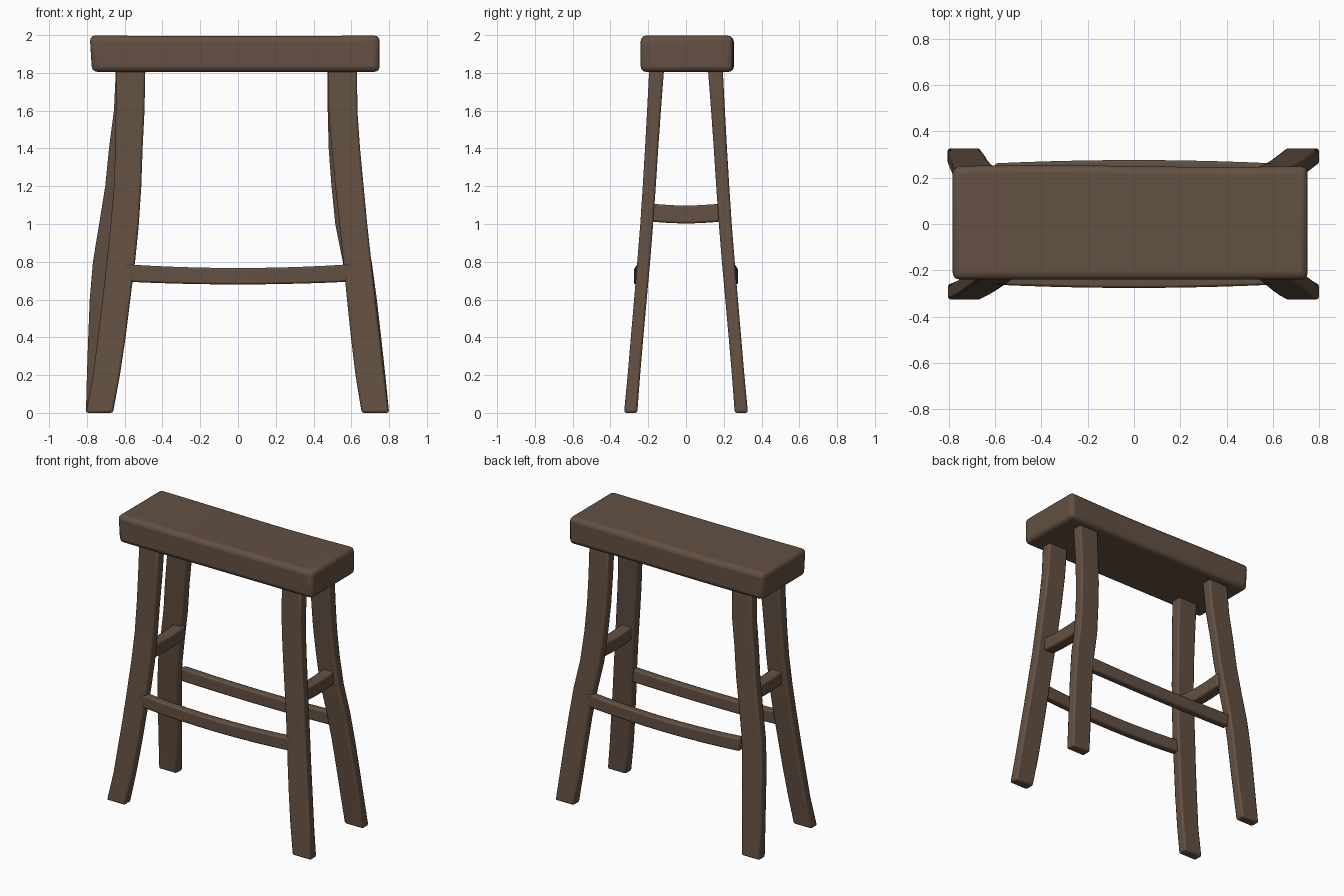
import bpy, bmesh, math

if "Cube" in bpy.data.objects:
    bpy.data.objects.remove(bpy.data.objects["Cube"])

wood = bpy.data.materials.new("dark brown wood")
wood.diffuse_color = (0.125, 0.081, 0.054, 1)
wood.use_nodes = True
wood.node_tree.nodes["Principled BSDF"].inputs["Base Color"].default_value = wood.diffuse_color


def loft(name, rings, bevel, segments):
    """Skin a row of four-cornered rings, then round the edges."""
    bm = bmesh.new()
    rows = [[bm.verts.new(p) for p in ring] for ring in rings]
    for a, b in zip(rows, rows[1:]):
        for i in range(4):
            j = (i + 1) % 4
            bm.faces.new((a[i], a[j], b[j], b[i]))
    bm.faces.new(rows[0])
    bm.faces.new(rows[-1])
    bmesh.ops.recalc_face_normals(bm, faces=bm.faces)
    mesh = bpy.data.meshes.new(name)
    bm.to_mesh(mesh)
    bm.free()
    mesh.materials.append(wood)
    ob = bpy.data.objects.new(name, mesh)
    bpy.context.collection.objects.link(ob)
    mod = ob.modifiers.new("rounded edges", 'BEVEL')
    mod.width = bevel
    mod.segments = segments
    mod.limit_method = 'ANGLE'
    mod.angle_limit = math.radians(40)
    bpy.context.view_layer.objects.active = ob
    ob.select_set(True)
    bpy.ops.object.shade_smooth_by_angle(angle=math.radians(40))
    ob.select_set(False)
    return ob


# Seat: thick plank with a very slightly dished top
rings = []
for i in range(13):
    t = i / 12
    x = -0.785 + 1.535 * t
    dip = 0.008 * math.sin(math.pi * t)
    back = 0.25 + 0.004 * math.sin(2 * math.pi * t)
    lean = 0.012 if i == 0 else 0
    rings.append([(x + lean, -0.24, 1.805), (x + lean, back, 1.805),
                  (x, back, 1.998 - dip), (x, -0.24, 1.998 - dip * 0.4)])
loft("seat", rings, 0.03, 3)

# Legs: inner and outer distance from the centre line at each height
heights = [0, 0.2, 0.4, 0.6, 0.8, 1.0, 1.2, 1.4, 1.6, 1.85]
y_in = [0.258, 0.243, 0.226, 0.208, 0.190, 0.174, 0.160, 0.147, 0.133, 0.114]
y_out = [0.328, 0.309, 0.292, 0.275, 0.258, 0.242, 0.229, 0.217, 0.206, 0.193]
legs = {
    "front_left_leg": (-1, -1,
        [0.662, 0.625, 0.595, 0.570, 0.545, 0.525, 0.512, 0.505, 0.495, 0.490],
        [0.805, 0.767, 0.742, 0.717, 0.695, 0.674, 0.657, 0.650, 0.647, 0.645]),
    "back_left_leg": (-1, 1,
        [0.665, 0.650, 0.637, 0.628, 0.612, 0.580, 0.548, 0.527, 0.500, 0.490],
        [0.805, 0.800, 0.793, 0.785, 0.768, 0.735, 0.703, 0.683, 0.657, 0.645]),
    "front_right_leg": (1, -1,
        [0.655, 0.622, 0.598, 0.577, 0.558, 0.537, 0.515, 0.495, 0.480, 0.475],
        [0.800, 0.775, 0.752, 0.728, 0.706, 0.684, 0.665, 0.646, 0.632, 0.630]),
    "back_right_leg": (1, 1,
        [0.655, 0.630, 0.608, 0.585, 0.555, 0.515, 0.495, 0.480, 0.475, 0.475],
        [0.800, 0.780, 0.758, 0.735, 0.708, 0.668, 0.645, 0.632, 0.628, 0.628]),
}
for name, (sx, sy, x_in, x_out) in legs.items():
    loft(name, [[(sx * a, sy * c, z), (sx * b, sy * c, z),
                 (sx * b, sy * d, z), (sx * a, sy * d, z)]
                for z, a, b, c, d in zip(heights, x_in, x_out, y_in, y_out)],
         0.012, 2)

# Long stretchers between left and right legs, sagging and bowed outwards
for name, sy in (("front_stretcher", -1), ("back_stretcher", 1)):
    rings = []
    for i in range(11):
        t = -1 + i / 5
        bow = 1 - t * t
        low, high = 0.695 - 0.015 * bow, 0.787 - 0.02 * bow
        near, far = 0.21 + 0.012 * bow, 0.262 + 0.014 * bow
        x = 0.6 * t
        rings.append([(x, sy * near, low), (x, sy * far, low),
                      (x, sy * far, high), (x, sy * near, high)])
    loft(name, rings, 0.01, 2)

# Short stretchers between front and back legs, sagging slightly
for name, sx in (("left_stretcher", -1), ("right_stretcher", 1)):
    rings = []
    for i in range(7):
        t = -1 + i / 3
        sag = 0.012 * (1 - t * t)
        y = 0.2 * t
        rings.append([(sx * 0.55, y, 1.015 - sag), (sx * 0.63, y, 1.015 - sag),
                      (sx * 0.63, y, 1.11 - sag), (sx * 0.55, y, 1.11 - sag)])
    loft(name, rings, 0.01, 2)
